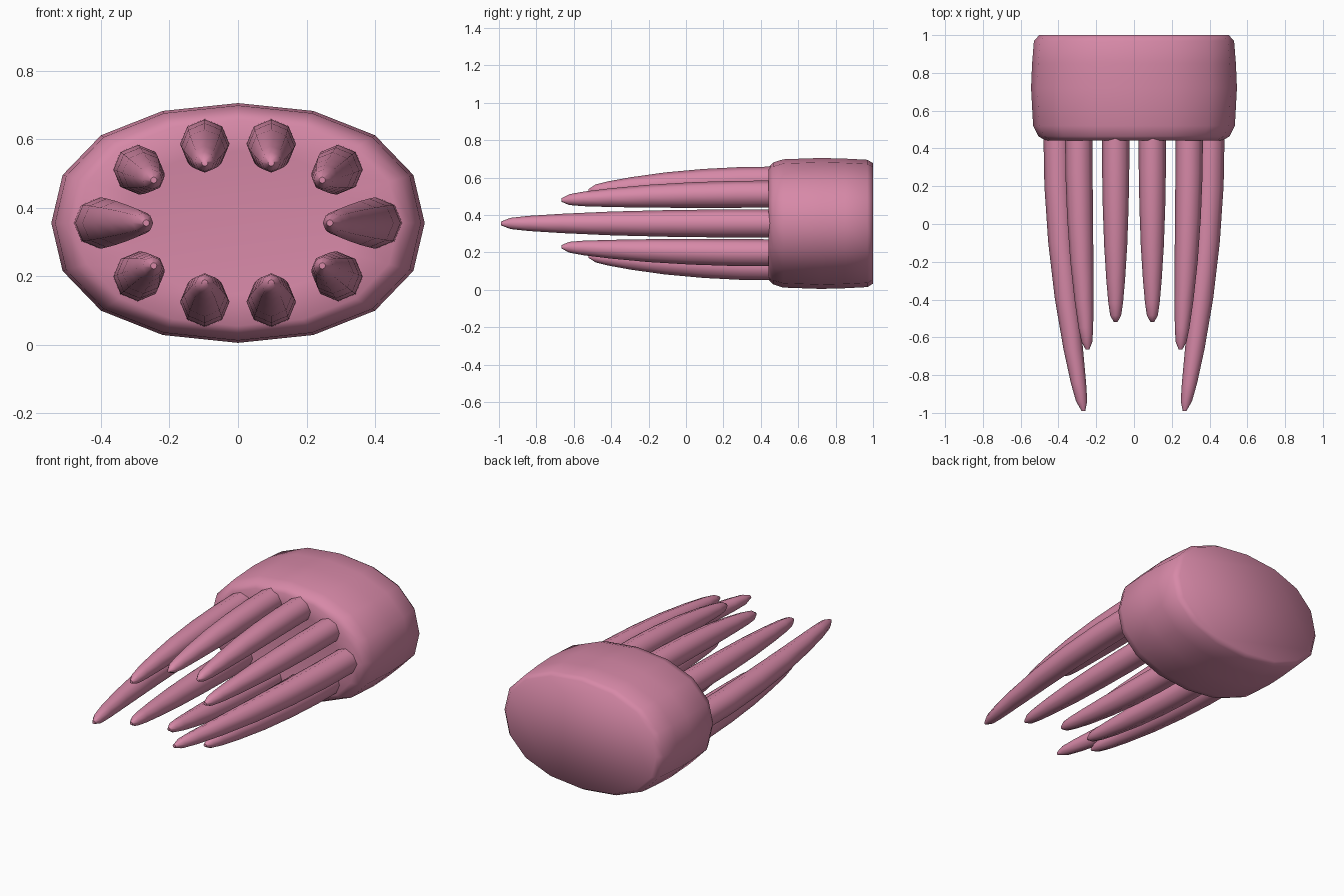
import bpy, bmesh, math

if "Cube" in bpy.data.objects:
    bpy.data.objects.remove(bpy.data.objects["Cube"])

pink = bpy.data.materials.new("dusty_pink")
pink.diffuse_color = (0.68, 0.25, 0.39, 1)
pink.use_nodes = True
pink.node_tree.nodes["Principled BSDF"].inputs["Base Color"].default_value = pink.diffuse_color


def loft(name, rings):
    """Skin a list of closed rings of points, capping both ends."""
    bm = bmesh.new()
    loops = [[bm.verts.new(p) for p in ring] for ring in rings]
    n = len(loops[0])
    for a, b in zip(loops, loops[1:]):
        for i in range(n):
            j = (i + 1) % n
            bm.faces.new((a[i], a[j], b[j], b[i]))
    bm.faces.new(loops[0])
    bm.faces.new(loops[-1])
    bmesh.ops.recalc_face_normals(bm, faces=bm.faces)
    mesh = bpy.data.meshes.new(name)
    bm.to_mesh(mesh)
    bm.free()
    ob = bpy.data.objects.new(name, mesh)
    bpy.context.collection.objects.link(ob)
    mesh.materials.append(pink)
    bpy.ops.object.select_all(action='DESELECT')
    ob.select_set(True)
    bpy.context.view_layer.objects.active = ob
    bpy.ops.object.shade_smooth_by_angle(angle=math.radians(60))
    return ob


# Body: slightly squared 16-sided oval, lofted along y
CZ = 0.355
quarter = [(0.545, 0), (0.512, 0.14), (0.40, 0.256), (0.22, 0.327)]
half = quarter + [(0, 0.35)] + [(-x, z) for x, z in quarter[:0:-1]]
oval = half + [(-x, -z) for x, z in half]
profile = [(1.0, 0.92), (0.97, 0.972), (0.85, 0.99), (0.72, 1.0), (0.52, 0.98),
           (0.465, 0.93), (0.442, 0.86), (0.455, 0.6)]
loft("body", [[(x * s, y, CZ + z * s) for x, z in oval] for y, s in profile])

# Tentacles: eight-sided, tapered, curling inward toward the tip
taper = [(0, 1), (0.2, 1), (0.4, 0.95), (0.6, 0.85), (0.78, 0.69),
         (0.9, 0.54), (0.965, 0.4), (1, 0.13)]


def tentacle(name, base, tip, tip_y, r):
    rings = []
    for t, s in taper:
        y = 0.5 + (tip_y - 0.5) * t
        cx = base[0] + (tip[0] - base[0]) * t * t
        cz = base[1] + (tip[1] - base[1]) * t * t
        rings.append([(cx + r * s * math.cos(k * math.pi / 4), y,
                       CZ + cz + r * s * math.sin(k * math.pi / 4))
                      for k in range(8)])
    loft(name, rings)


for sx, side in ((-1, "left"), (1, "right")):
    tentacle(f"long_tentacle_{side}", (sx * 0.405, 0), (sx * 0.268, 0), -0.99, 0.075)
    for sz, level in ((-1, "lower"), (1, "upper")):
        tentacle(f"{level}_outer_tentacle_{side}", (sx * 0.293, sz * 0.157),
                 (sx * 0.246, sz * 0.125), -0.665, 0.072)
        tentacle(f"{level}_inner_tentacle_{side}", (sx * 0.097, sz * 0.232),
                 (sx * 0.097, sz * 0.175), -0.52, 0.072)
